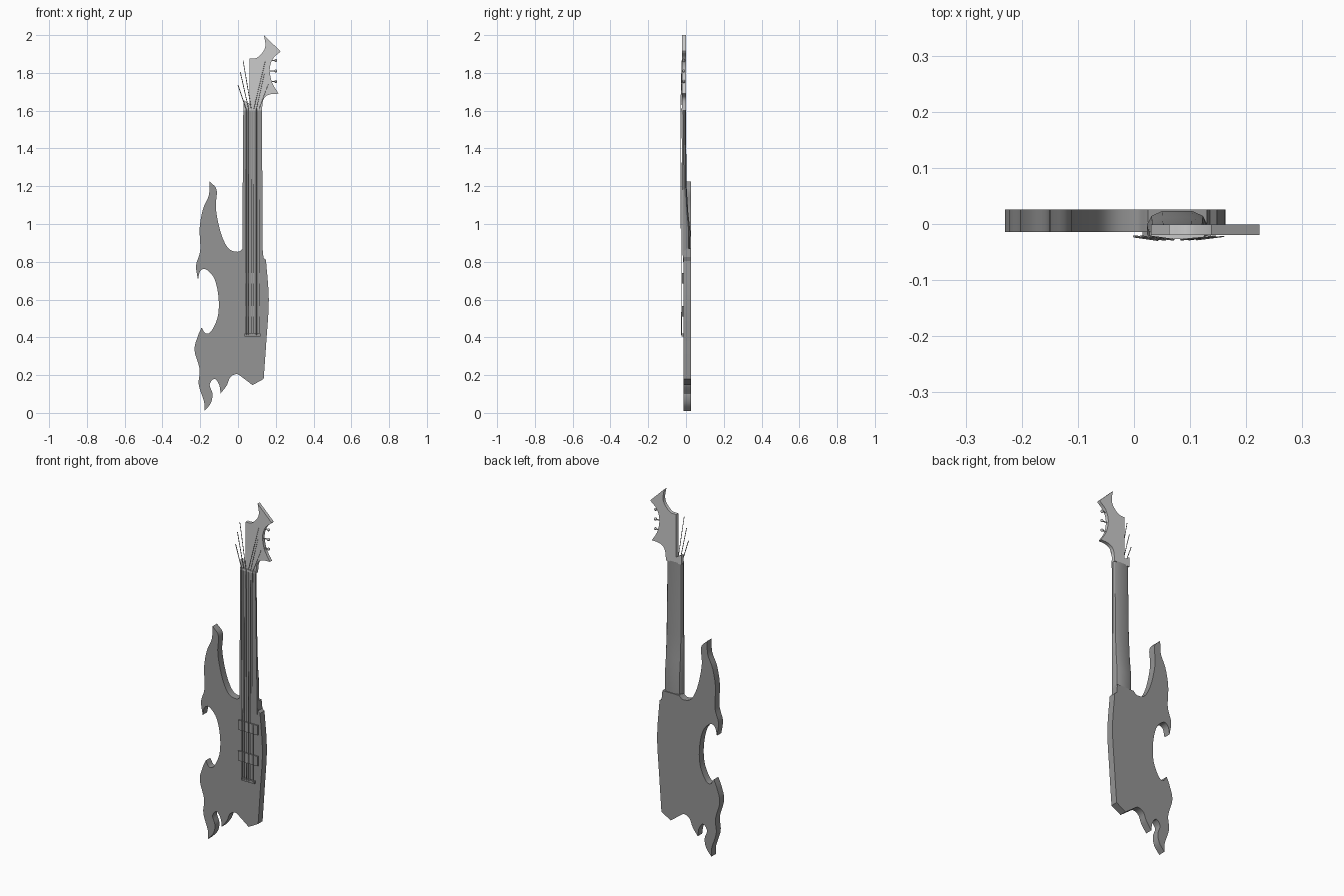
import bpy
import bmesh
from mathutils import Vector

cube = bpy.data.objects.get("Cube")
if cube:
    bpy.data.objects.remove(cube, do_unlink=True)


def make_material(name, value):
    mat = bpy.data.materials.new(name)
    mat.use_nodes = True
    colour = (value, value, value, 1)
    mat.diffuse_color = colour
    mat.node_tree.nodes["Principled BSDF"].inputs["Base Color"].default_value = colour
    return mat


body_grey = make_material("body grey", 0.3)
head_grey = make_material("headstock light grey", 0.6)
string_grey = make_material("string grey", 0.4)


def finish(name, bm, mat, smooth=True):
    bmesh.ops.recalc_face_normals(bm, faces=bm.faces[:])
    mesh = bpy.data.meshes.new(name)
    bm.to_mesh(mesh)
    bm.free()
    mesh.materials.append(mat)
    obj = bpy.data.objects.new(name, mesh)
    bpy.context.collection.objects.link(obj)
    if smooth:
        bpy.ops.object.select_all(action="DESELECT")
        obj.select_set(True)
        bpy.context.view_layer.objects.active = obj
        bpy.ops.object.shade_smooth_by_angle(angle=0.6)
    return obj


def smooth_stroke(points, steps=5):
    """Smooth path through the points, without the last one."""
    p = [Vector(q) for q in points]
    p = [p[0] * 2 - p[1]] + p + [p[-1] * 2 - p[-2]]
    path = []
    for a, b, c, d in zip(p, p[1:], p[2:], p[3:]):
        for i in range(steps):
            t = i / steps
            path.append(0.5 * (2 * b + (c - a) * t + (2 * a - 5 * b + 4 * c - d) * t * t
                               + (3 * b - a - 3 * c + d) * t ** 3))
    return path


def plate(name, strokes, front, back, mat):
    """Extrude an outline made of smooth strokes that meet at sharp corners."""
    outline = []
    for i, stroke in enumerate(strokes):
        corner = strokes[(i + 1) % len(strokes)][0]
        if len(stroke) == 1:
            outline.append(Vector(stroke[0]))
        else:
            outline += smooth_stroke(stroke + [corner])
    bm = bmesh.new()
    face = bm.faces.new([bm.verts.new((v.x, front, v.y)) for v in outline])
    moved = bmesh.ops.extrude_face_region(bm, geom=[face])["geom"]
    verts = [g for g in moved if isinstance(g, bmesh.types.BMVert)]
    bmesh.ops.translate(bm, verts=verts, vec=(0, back - front, 0))
    if face.is_valid and len(face.link_loops if hasattr(face, "link_loops") else face.loops) and \
            not any(len(e.link_faces) == 2 for e in face.edges):
        bm.faces.new(face.verts)
    return finish(name, bm, mat)


def box(name, x0, x1, y0, y1, z0, z1, mat):
    return plate(name, [[(x0, z0)], [(x1, z0)], [(x1, z1)], [(x0, z1)]], y0, y1, mat)


def rod(name, points, radius, mat):
    curve = bpy.data.curves.new(name, "CURVE")
    curve.dimensions = "3D"
    curve.bevel_depth = radius
    curve.bevel_resolution = 1
    curve.use_fill_caps = True
    spline = curve.splines.new("POLY")
    spline.points.add(len(points) - 1)
    for target, point in zip(spline.points, points):
        target.co = (*point, 1)
    curve.materials.append(mat)
    obj = bpy.data.objects.new(name, curve)
    bpy.context.collection.objects.link(obj)


# Body: horned outline, clockwise from the tip of the upper horn
plate("body", [
    [(-.15, 1.225), (-.113, 1.18), (-.117, 1.08), (-.09, .95), (-.05, .87), (0, .853)],
    [(.025, .87)], [(.13, .87)], [(.135, .82)],
    [(.148, .81), (.163, .6), (.15, .38)],
    [(.136, .18)], [(.077, .147)],
    [(.027, .185), (-.005, .205), (-.04, .19), (-.06, .145)],
    [(-.092, .103), (-.1, .15), (-.125, .18), (-.15, .15), (-.135, .1), (-.145, .05)],
    [(-.178, .01), (-.18, .06), (-.208, .15), (-.203, .23), (-.23, .33), (-.215, .4)],
    [(-.193, .452), (-.17, .42), (-.14, .435), (-.107, .51), (-.103, .61), (-.125, .71),
     (-.17, .76), (-.2, .75)],
    [(-.212, .705), (-.222, .78), (-.2, .86), (-.203, .98), (-.185, 1.08), (-.155, 1.15)],
], -.014, .026, body_grey)

# Neck: flat front, rounded back, thickening into the heel
bm = bmesh.new()
rings = []
for z, front, back, half in [(.8, -.017, .02, .054), (.96, -.018, .023, .054),
                             (1.06, -.019, .012, .053), (1.2, -.02, .003, .052),
                             (1.605, -.024, -.001, .049)]:
    side = front + (back - front) * .4
    section = [(-1, front), (-1, side), (-.85, side + (back - side) * .65), (-.5, back),
               (.5, back), (.85, side + (back - side) * .65), (1, side), (1, front)]
    rings.append([bm.verts.new((.077 + half * u, y, z)) for u, y in section])
for low, high in zip(rings, rings[1:]):
    for i in range(len(low)):
        j = (i + 1) % len(low)
        bm.faces.new((low[i], low[j], high[j], high[i]))
bm.faces.new(rings[0])
bm.faces.new(rings[-1])
finish("neck", bm, body_grey)

# Headstock with clawed outline
plate("headstock", [
    [(.03, 1.6)], [(.03, 1.655)], [(.062, 1.635)], [(.062, 1.875)],
    [(.062, 1.876), (.1, 1.88), (.135, 1.915), (.145, 1.95)],
    [(.137, 2)], [(.224, 1.915)],
    [(.222, 1.91), (.185, 1.875), (.168, 1.82), (.18, 1.75)],
    [(.215, 1.69), (.165, 1.685), (.135, 1.66)], [(.126, 1.6)],
], -.02, -.001, head_grey)

# Nut, pickups and bridge
box("nut", .03, .126, -.027, -.016, 1.6, 1.612, head_grey)
for name, z in [("neck_pickup", .685), ("bridge_pickup", .51)]:
    box(name, .015, .137, -.021, -.012, z, z + .055, body_grey)
box("bridge", .035, .12, -.024, -.012, .405, .42, body_grey)

# Six strings, fanning out past the nut
tips = [(0, 1.735), (.012, 1.805), (.027, 1.865), (.145, 1.865), (.14, 1.8), (.16, 1.74)]
for i, (x, z) in enumerate(tips):
    foot = .042 + .014 * i
    rod("string_%d" % (i + 1), [(foot, -.024, .412), (foot, -.028, 1.61), (x, -.022, z)],
        .0022 - .0002 * i, string_grey)

# Tuning pegs along the right-hand edge of the headstock
for i, z in enumerate((1.755, 1.81, 1.865)):
    rod("peg_shaft_%d" % (i + 1), [(.15, -.012, z), (.2, -.012, z)], .003, head_grey)
    bm = bmesh.new()
    bmesh.ops.create_uvsphere(bm, u_segments=10, v_segments=6, radius=.008)
    bmesh.ops.translate(bm, verts=bm.verts, vec=(.2, -.012, z))
    finish("peg_%d" % (i + 1), bm, head_grey)
